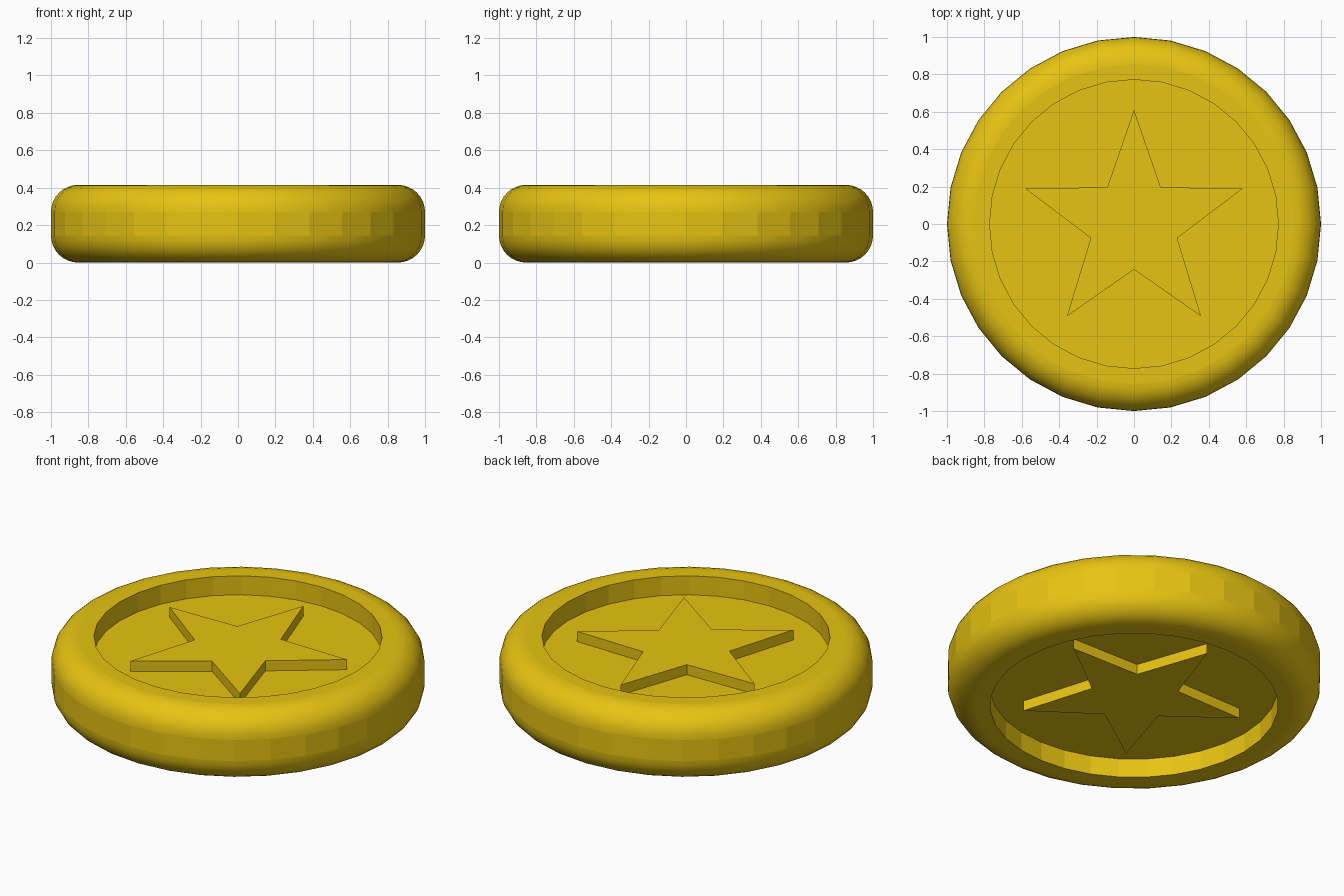
import bpy, bmesh, math

if "Cube" in bpy.data.objects:
    bpy.data.objects.remove(bpy.data.objects["Cube"])

SIDES = 32
H = 0.415            # coin thickness
BEV = 0.145          # rounded rim radius
R_IN = 0.772         # recess radius
DEPTH = 0.112        # recess depth
STAR_H = 0.06        # star height above the recess floor
STAR_OUT, STAR_IN = 0.61, 0.243

gold = bpy.data.materials.new("gold_yellow")
gold.diffuse_color = (0.80, 0.55, 0.006, 1)
gold.use_nodes = True
gold.node_tree.nodes["Principled BSDF"].inputs["Base Color"].default_value = gold.diffuse_color

bm = bmesh.new()


def ring(radius, z):
    return [bm.verts.new((radius * math.cos(2 * math.pi * i / SIDES),
                          radius * math.sin(2 * math.pi * i / SIDES), z))
            for i in range(SIDES)]


def star(z):
    pts = []
    for i in range(10):
        a = math.pi / 2 + i * math.pi / 5
        r = STAR_IN if i % 2 else STAR_OUT
        pts.append(bm.verts.new((r * math.cos(a), r * math.sin(a), z)))
    return pts


def bridge(a, b, smooth=False):
    n = len(a)
    for i in range(n):
        j = (i + 1) % n
        bm.faces.new((a[i], a[j], b[j], b[i])).smooth = smooth


def loop_edges(vs):
    out = []
    for i, v in enumerate(vs):
        w = vs[(i + 1) % len(vs)]
        out.append(bm.edges.get((v, w)) or bm.edges.new((v, w)))
    return out


# Rim: recess wall, flat lip, rounded shoulder, side band, mirrored below
SEG = 8
lower = [(1 - BEV + BEV * math.sin(t), BEV - BEV * math.cos(t))
         for t in (math.pi / 2 * k / SEG for k in range(SEG + 1))]
profile = ([(R_IN, DEPTH), (R_IN, 0)] + lower
           + [(r, H - z) for r, z in reversed(lower)]
           + [(R_IN, H), (R_IN, H - DEPTH)])
rings = [ring(r, z) for r, z in profile]
for k in range(len(rings) - 1):
    (r0, z0), (r1, z1) = profile[k], profile[k + 1]
    rounded = abs(r0 - r1) > 1e-6 and abs(z0 - z1) > 1e-6
    bridge(rings[k], rings[k + 1], rounded)

# Recess floors with a raised star on both faces
for floor, z, out in ((rings[0], DEPTH, -1), (rings[-1], H - DEPTH, 1)):
    base, top = star(z), star(z + out * STAR_H)
    bmesh.ops.triangle_fill(bm, use_beauty=True, normal=(0, 0, out),
                            edges=loop_edges(floor) + loop_edges(base))
    bridge(base, top)
    bm.faces.new(top)

bmesh.ops.recalc_face_normals(bm, faces=bm.faces[:])

# Crisp edges wherever the surface is not part of the rounded shoulder
for e in bm.edges:
    if len(e.link_faces) == 2 and e.calc_face_angle(0) > math.radians(30):
        e.smooth = False

mesh = bpy.data.meshes.new("star_coin")
bm.to_mesh(mesh)
bm.free()
mesh.materials.append(gold)
coin = bpy.data.objects.new("star_coin", mesh)
bpy.context.collection.objects.link(coin)
